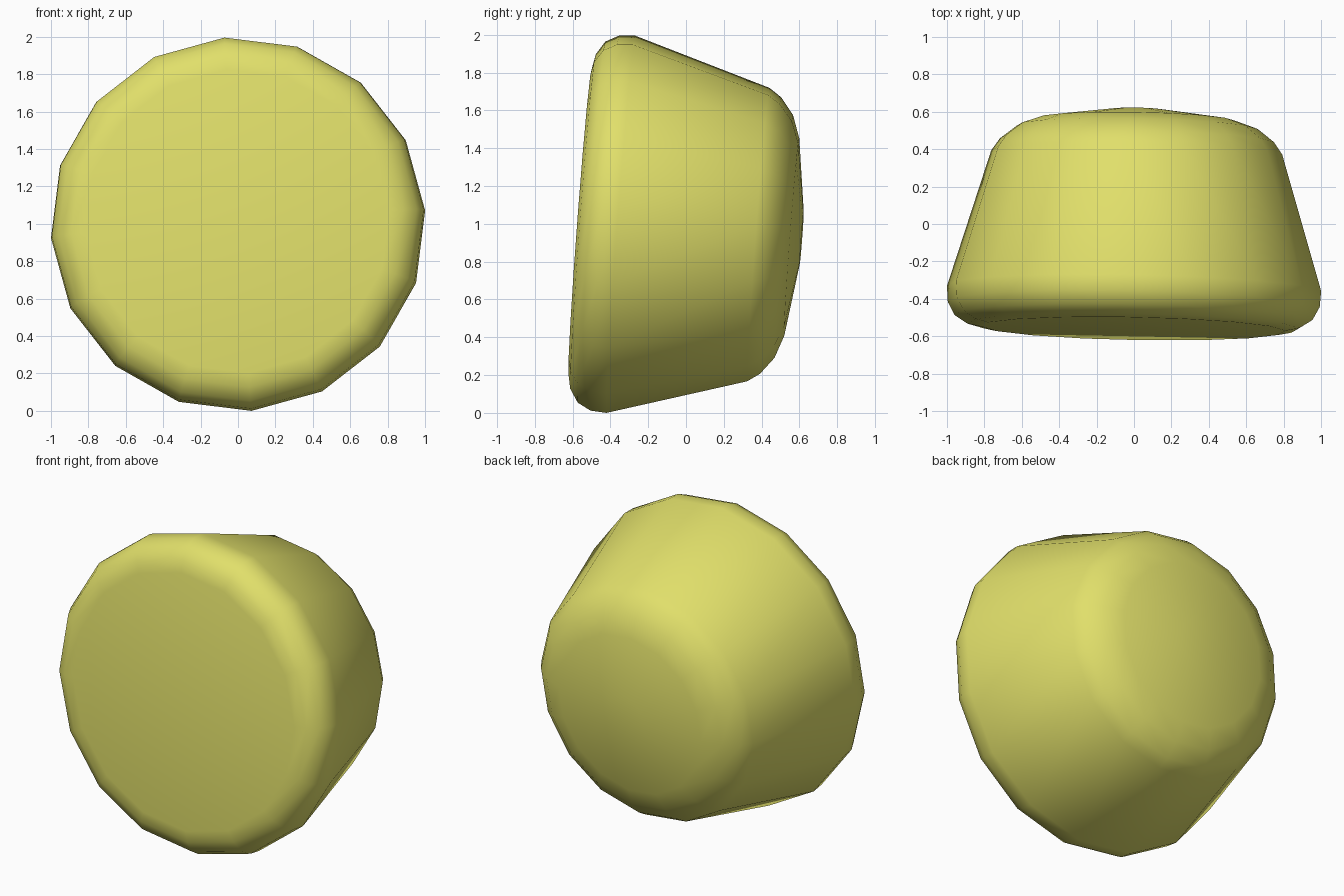
import bpy
import bmesh
from math import sin, cos, pi, radians
from mathutils import Matrix

cube = bpy.data.objects.get("Cube")
if cube:
    bpy.data.objects.remove(cube, do_unlink=True)

# Soft yellow material
yellow = bpy.data.materials.new("soft_yellow")
yellow.use_nodes = True
colour = (0.75, 0.74, 0.145, 1.0)
yellow.diffuse_color = colour
yellow.node_tree.nodes["Principled BSDF"].inputs["Base Color"].default_value = colour

# Profile as (radius, distance along axis), from the flat front to the back cap
SIDES = 16
TURN = radians(4.2)
RIM = -0.36
PROFILE = [(0.815, -0.56), (0.89, -0.545), (0.96, -0.50), (0.997, -0.43),
           (1.003, -0.345), (0.78, 0.385), (0.735, 0.45), (0.645, 0.52),
           (0.525, 0.562), (0.14, 0.615)]

# Tapered body, lathed around the y axis
bm = bmesh.new()
rings = []
for radius, along in PROFILE:
    angles = [TURN + 2 * pi * i / SIDES for i in range(SIDES)]
    rings.append([bm.verts.new((radius * cos(a), along - RIM, radius * sin(a)))
                  for a in angles])
for near, far in zip(rings, rings[1:]):
    for i in range(SIDES):
        j = (i + 1) % SIDES
        bm.faces.new((near[i], near[j], far[j], far[i]))
bm.faces.new(rings[0])
bm.faces.new(rings[-1])
bmesh.ops.recalc_face_normals(bm, faces=bm.faces)

# Lean the axis slightly down and sideways about the centre of the rim
tilt = Matrix.Rotation(radians(-1.1), 4, 'Z') @ Matrix.Rotation(radians(-4.3), 4, 'X')
bm.transform(Matrix.Translation((0, RIM, 1)) @ tilt)
low = min(v.co.z for v in bm.verts)
bm.transform(Matrix.Translation((0, 0, -low)))
for face in bm.faces:
    face.smooth = True

mesh = bpy.data.meshes.new("tapered_body")
bm.to_mesh(mesh)
bm.free()
mesh.materials.append(yellow)
body = bpy.data.objects.new("tapered_body", mesh)
bpy.context.collection.objects.link(body)
